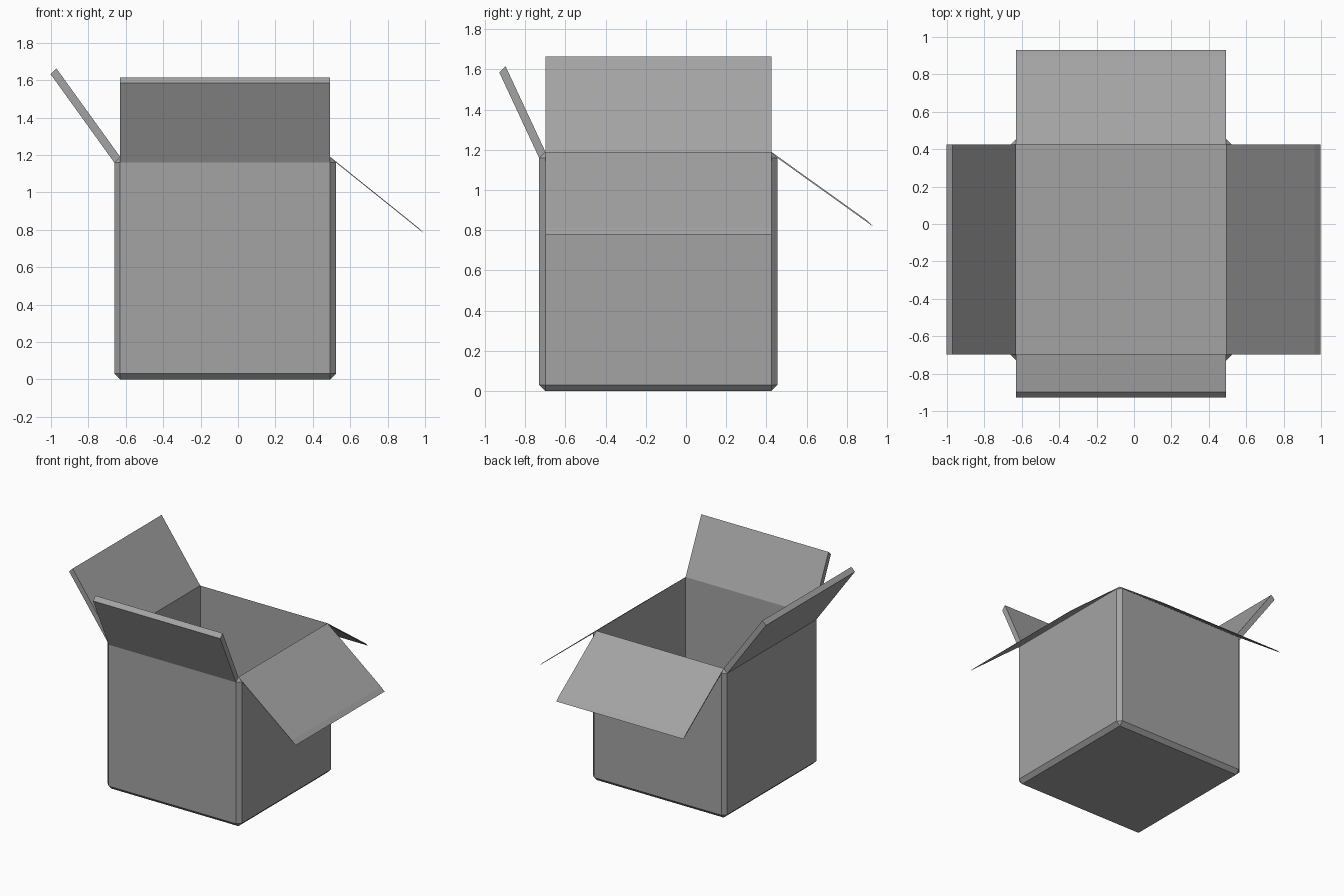
import bpy
import bmesh
from math import pi
from mathutils import Matrix, Vector

if "Cube" in bpy.data.objects:
    bpy.data.objects.remove(bpy.data.objects["Cube"], do_unlink=True)

H = 0.5615          # half width of the cavity
T = 0.031           # board thickness
TOP = 1.19          # height of the hinge line
CENTRE = Vector((-0.0685, -0.1375, 0))

grey = bpy.data.materials.new("cardboard_grey")
grey.use_nodes = True
GREY = (0.37, 0.37, 0.37, 1)
grey.diffuse_color = GREY
grey.node_tree.nodes["Principled BSDF"].inputs["Base Color"].default_value = GREY


def build(name, faces, open_faces):
    """Closed mesh from polygons, with the joint faces removed at the end."""
    bm = bmesh.new()
    joints = []
    for i, points in enumerate(faces + open_faces):
        face = bm.faces.new([bm.verts.new(p) for p in points])
        if i >= len(faces):
            joints.append(face)
    bmesh.ops.remove_doubles(bm, verts=bm.verts[:], dist=0.0005)
    bmesh.ops.recalc_face_normals(bm, faces=bm.faces[:])
    joints = [f for f in joints if f.is_valid]
    bmesh.ops.delete(bm, geom=joints, context='FACES_ONLY')
    mesh = bpy.data.meshes.new(name)
    bm.to_mesh(mesh)
    bm.free()
    mesh.materials.append(grey)
    obj = bpy.data.objects.new(name, mesh)
    obj.location = CENTRE
    bpy.context.collection.objects.link(obj)


def strip(a, b):
    """Quad spanning the panel width between two (outward, height) points."""
    return [(a[0], -H, a[1]), (a[0], H, a[1]), (b[0], H, b[1]), (b[0], -H, b[1])]


def turned(face, quarter):
    rot = Matrix.Rotation(quarter * pi / 2, 3, 'Z')
    return [rot @ Vector(p) for p in face]


# One side of the box: inner wall, outer wall, bottom bevel and corner bevels
inner, outer = (H, TOP), (H + T, TOP - T)
side = [
    strip((H, T), inner),
    strip((H + T, T), outer),
    strip((H, 0), (H + T, T)),
    [(H + T, H, T), (H, H + T, T), (H, H + T, TOP - T), (H + T, H, TOP - T)],
    [(H + T, H, T), (H, H + T, T), (H, H, 0)],
    [(H + T, H, TOP - T), (H, H + T, TOP - T), (H, H, TOP)],
]
hinge = strip(inner, outer)

# Box body: four sides, floor and underside
body = [turned(f, q) for q in range(4) for f in side]
body += [[(x, y, z) for x, y in ((-H, -H), (H, -H), (H, H), (-H, H))] for z in (0, T)]
build("box_body", body, [turned(hinge, q) for q in range(4)])

# Four open flaps: name and sweep (outward, up) from the hinge
flaps = [
    ("left_flap", (0.473, -0.38)),
    ("back_flap", (0.475, -0.34)),
    ("right_flap", (0.341, 0.473)),
    ("front_flap", (0.198, 0.425)),
]
for q, (name, sweep) in enumerate(flaps):
    tip_in = (inner[0] + sweep[0], inner[1] + sweep[1])
    tip_out = (outer[0] + sweep[0], outer[1] + sweep[1])
    profile = (inner, tip_in, tip_out, outer)
    faces = [strip(inner, tip_in), strip(outer, tip_out), strip(tip_in, tip_out)]
    faces += [[(u, v, z) for u, z in profile] for v in (-H, H)]
    build(name, [turned(f, q) for f in faces], [turned(hinge, q)])
